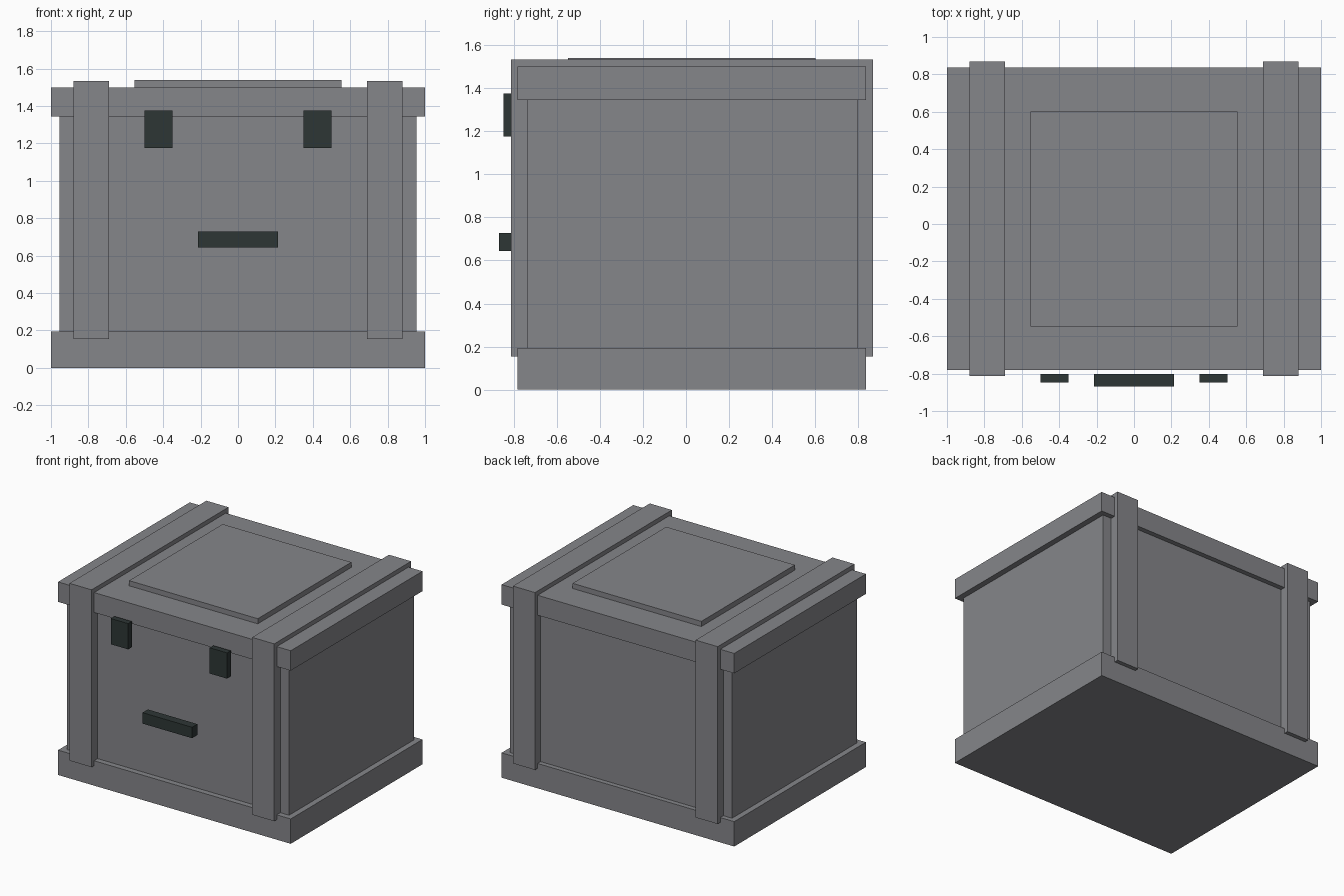
import bpy

cube = bpy.data.objects.get("Cube")
if cube:
    bpy.data.objects.remove(cube, do_unlink=True)


def make_material(name, rgb):
    mat = bpy.data.materials.new(name)
    mat.use_nodes = True
    colour = (*rgb, 1)
    mat.diffuse_color = colour
    mat.node_tree.nodes["Principled BSDF"].inputs["Base Color"].default_value = colour
    return mat


grey = make_material("crate grey", (0.235, 0.238, 0.254))
dark = make_material("dark green grey", (0.027, 0.037, 0.036))


def box(name, x, y, z, mat):
    """Flat-shaded box from (min, max) pairs on each axis."""
    spans = (x, y, z)
    bpy.ops.mesh.primitive_cube_add(size=1, location=[(a + b) / 2 for a, b in spans])
    obj = bpy.context.object
    obj.name = obj.data.name = name
    obj.scale = [b - a for a, b in spans]
    bpy.ops.object.transform_apply(location=False, rotation=False, scale=True)
    obj.data.materials.append(mat)
    return obj


# Crate: base, body, lid and raised top panel
rim_y = (-0.781, 0.836)
box("base", (-1, 1), rim_y, (0, 0.193), grey)
box("body", (-0.955, 0.955), (-0.737, 0.798), (0.1, 1.4), grey)
box("lid", (-1, 1), rim_y, (1.345, 1.5), grey)
box("top_panel", (-0.553, 0.553), (-0.547, 0.602), (1.48, 1.54), grey)

# Straps wrapping the crate and the eyes, one per side
for side, s in (("left", 1), ("right", -1)):
    box(side + "_strap", sorted((0.69 * s, 0.88 * s)), (-0.812, 0.868), (0.155, 1.533), grey)
    box(side + "_eye", sorted((0.35 * s, 0.5 * s)), (-0.848, -0.803), (1.175, 1.375), dark)

# Mouth bar
box("mouth", (-0.213, 0.213), (-0.868, -0.803), (0.643, 0.728), dark)
